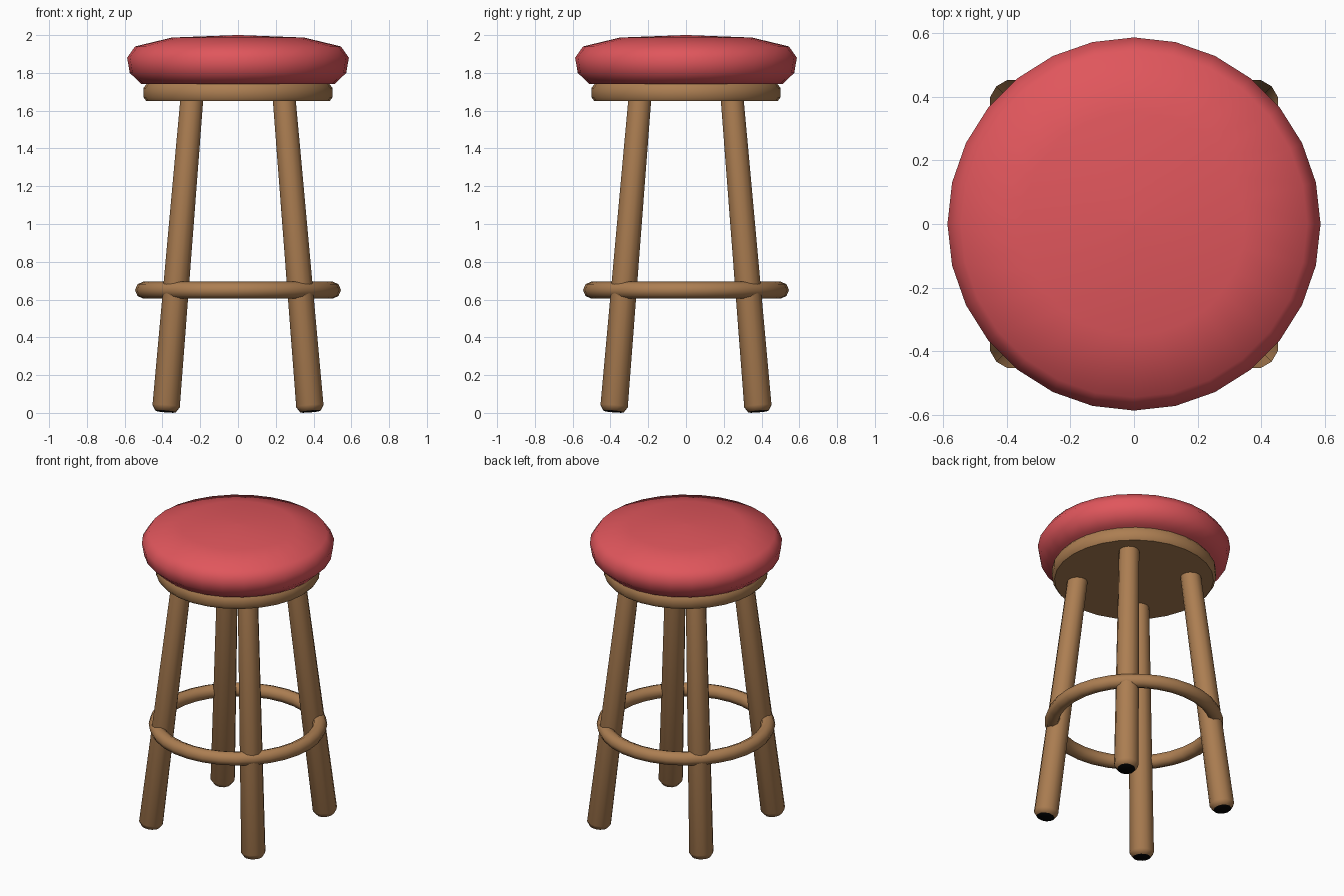
import bpy, math
from mathutils import Vector

cube = bpy.data.objects.get("Cube")
if cube:
    bpy.data.objects.remove(cube, do_unlink=True)


def material(name, rgb):
    m = bpy.data.materials.new(name)
    m.use_nodes = True
    m.diffuse_color = (*rgb, 1)
    m.node_tree.nodes["Principled BSDF"].inputs["Base Color"].default_value = (*rgb, 1)
    return m


RED = material("red cushion", (0.745, 0.093, 0.107))
WOOD = material("brown wood", (0.413, 0.209, 0.084))
BLACK = material("black foot", (0.001, 0.001, 0.001))


def finish(obj, angle):
    bpy.ops.object.select_all(action='DESELECT')
    obj.select_set(True)
    bpy.context.view_layer.objects.active = obj
    bpy.ops.object.shade_smooth_by_angle(angle=math.radians(angle))


def lathe(name, profile, sides, mats, angle=50):
    """Closed solid of revolution from (radius, height) pairs, bottom to top."""
    verts = [(r * math.cos(math.tau * i / sides), r * math.sin(math.tau * i / sides), z)
             for r, z in profile for i in range(sides)]
    rows = len(profile)
    faces = [tuple(reversed(range(sides)))]
    for k in range(rows - 1):
        for i in range(sides):
            a, b, j = k * sides, (k + 1) * sides, (i + 1) % sides
            faces.append((a + i, a + j, b + j, b + i))
    faces.append(tuple(range((rows - 1) * sides, rows * sides)))
    mesh = bpy.data.meshes.new(name)
    mesh.from_pydata(verts, [], faces)
    for m in mats:
        mesh.materials.append(m)
    obj = bpy.data.objects.new(name, mesh)
    bpy.context.collection.objects.link(obj)
    finish(obj, angle)
    return obj


# Padded seat and the wooden disc under it
lathe("seat_cushion", [(0.51, 1.74), (0.573, 1.8), (0.587, 1.88), (0.545, 1.94),
                       (0.35, 1.987), (0.01, 2.0)], 28, [RED], 60)
lathe("seat_base", [(0.485, 1.65), (0.5, 1.67), (0.5, 1.72), (0.485, 1.74)], 28, [WOOD], 50)

# Four splayed, tapered legs with black foot pads
for sx, side in ((-1, "right"), (1, "left")):
    for sy, end in ((-1, "front"), (1, "back")):
        foot = Vector((sx * 0.383, sy * 0.383, 0.007))
        top = Vector((sx * 0.243, sy * 0.243, 1.68))
        axis = top - foot
        leg = lathe(f"{end}_{side}_leg", [(0.055, 0), (0.075, 0.03), (0.0625, axis.length)],
                    12, [WOOD, BLACK], 60)
        leg.data.polygons[0].material_index = 1
        leg.location = foot
        leg.rotation_euler = axis.to_track_quat('Z', 'Y').to_euler()

# Round foot rail
bpy.ops.mesh.primitive_torus_add(major_radius=0.5, minor_radius=0.045, major_segments=32,
                                 minor_segments=8, location=(0, 0, 0.65))
rail = bpy.context.object
rail.name = "foot_rail"
rail.data.materials.append(WOOD)
finish(rail, 60)
